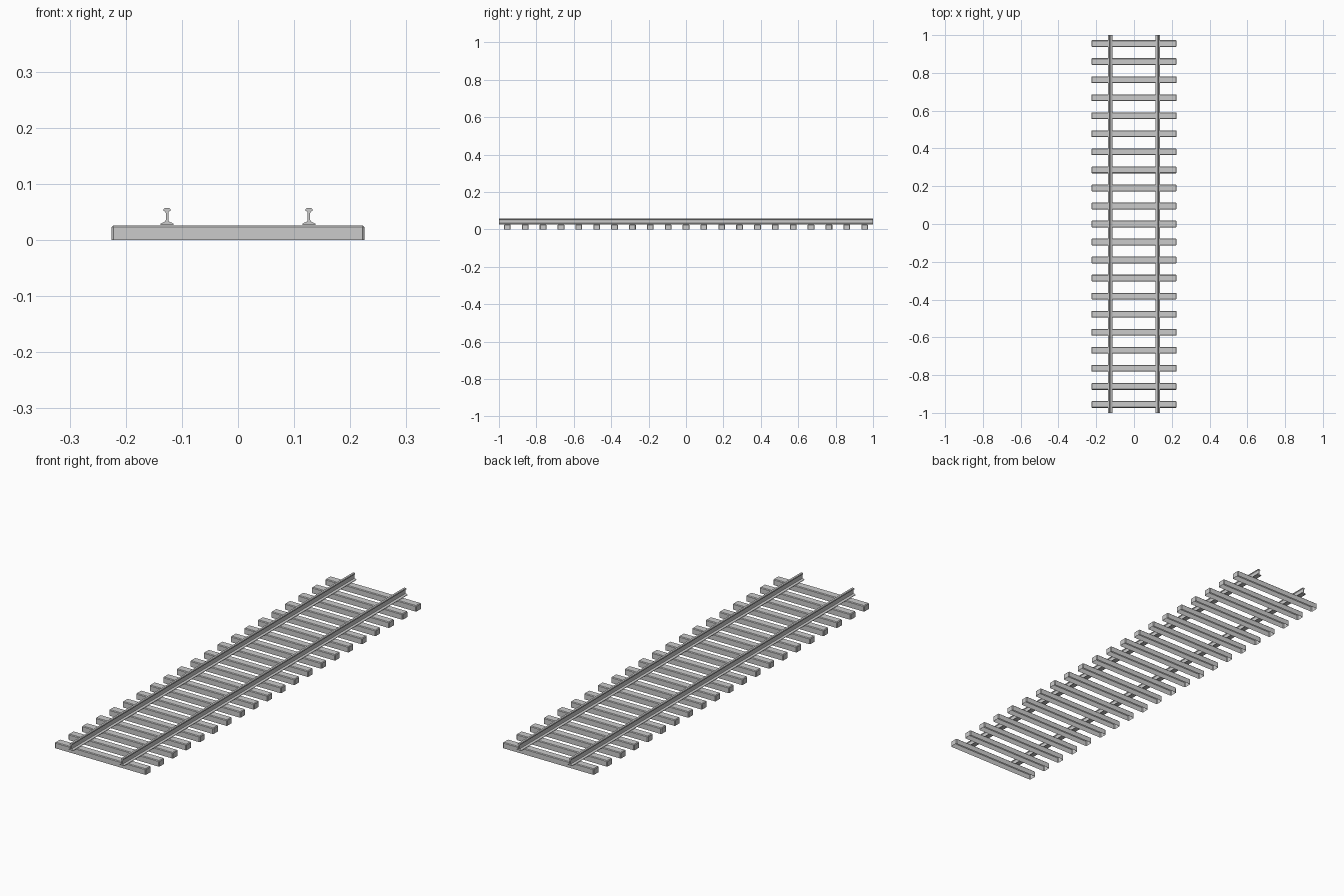
import bpy, bmesh

if "Cube" in bpy.data.objects:
    bpy.data.objects.remove(bpy.data.objects["Cube"])

def make_object(name, bm):
    mesh = bpy.data.meshes.new(name)
    bm.to_mesh(mesh)
    bm.free()
    ob = bpy.data.objects.new(name, mesh)
    bpy.context.collection.objects.link(ob)
    return ob

# Sleeper: rounded on top and corners, hollow (open) underneath
def sleeper_mesh():
    bm = bmesh.new()
    bmesh.ops.create_cube(bm, size=1)
    for v in bm.verts:
        v.co.x *= 0.45
        v.co.y *= 0.036
        v.co.z = (v.co.z + 0.5) * 0.026
    bottom = [f for f in bm.faces if f.normal.z < -0.5]
    rim = {e for f in bottom for e in f.edges}
    bevel_edges = [e for e in bm.edges if e not in rim]
    bmesh.ops.bevel(bm, geom=bevel_edges, offset=0.003, segments=1,
                    affect='EDGES', profile=0.5)
    bm.normal_update()
    bottom = [f for f in bm.faces if f.normal.z < -0.9]
    bmesh.ops.delete(bm, geom=bottom, context='FACES')
    return bm

COUNT = 21
first = make_object("sleeper_01", sleeper_mesh())
for i in range(COUNT):
    ob = first
    if i:
        ob = bpy.data.objects.new(f"sleeper_{i + 1:02d}", first.data)
        bpy.context.collection.objects.link(ob)
    ob.location.y = -0.955 + 1.91 * i / (COUNT - 1)

# Rail: half profile (x offset, z) of foot, web and head, mirrored and extruded
HALF = [(0.0115, 0.027), (0.0115, 0.029), (0.008, 0.031), (0.003, 0.033),
        (0.0022, 0.036), (0.0022, 0.048), (0.003, 0.050), (0.006, 0.052),
        (0.006, 0.055), (0.0045, 0.057)]
PROFILE = HALF + [(-x, z) for x, z in reversed(HALF)]

def rail(name, cx):
    bm = bmesh.new()
    face = bm.faces.new([bm.verts.new((cx + x, -1, z)) for x, z in PROFILE])
    ext = bmesh.ops.extrude_face_region(bm, geom=[face], use_keep_orig=True)
    for v in ext["geom"]:
        if isinstance(v, bmesh.types.BMVert):
            v.co.y = 1
    bmesh.ops.recalc_face_normals(bm, faces=bm.faces)
    make_object(name, bm)

rail("rail_left", -0.1265)
rail("rail_right", 0.1265)
